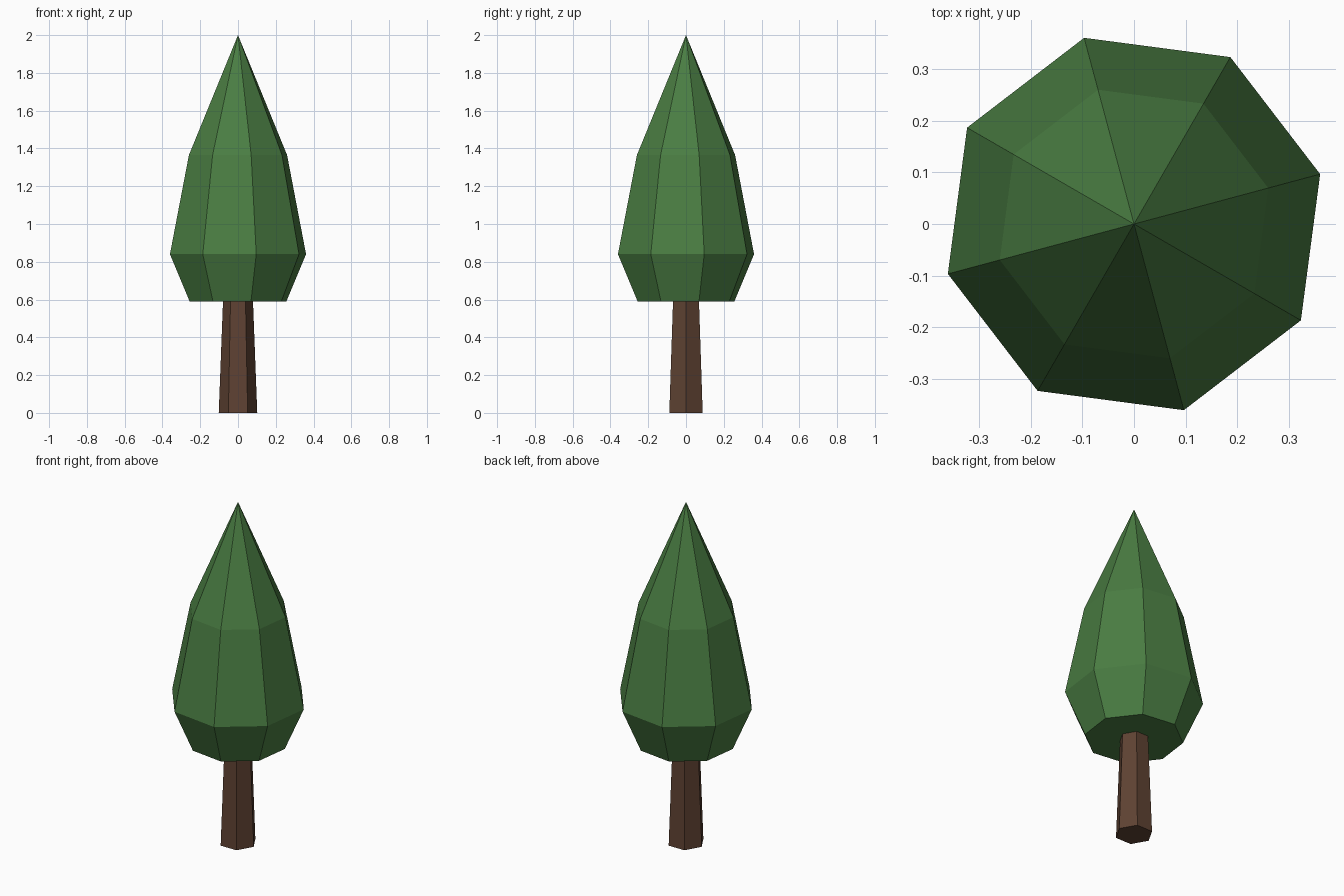
import bpy
import bmesh
from math import cos, sin, radians, tau

if "Cube" in bpy.data.objects:
    bpy.data.objects.remove(bpy.data.objects["Cube"])


def material(name, rgb):
    mat = bpy.data.materials.new(name)
    mat.diffuse_color = (*rgb, 1.0)
    mat.use_nodes = True
    mat.node_tree.nodes["Principled BSDF"].inputs["Base Color"].default_value = mat.diffuse_color
    return mat


def faceted_solid(name, profile, sides, start_angle, mat):
    """Stack of polygon rings from (radius, z) pairs; radius 0 makes a tip."""
    bm = bmesh.new()
    rings = []
    for radius, z in profile:
        if radius == 0:
            rings.append([bm.verts.new((0, 0, z))])
        else:
            angles = [start_angle + tau * i / sides for i in range(sides)]
            rings.append([bm.verts.new((radius * cos(a), radius * sin(a), z)) for a in angles])
    for low, high in zip(rings, rings[1:]):
        for i in range(sides):
            j = (i + 1) % sides
            if len(high) == 1:
                bm.faces.new((low[i], low[j], high[0]))
            else:
                bm.faces.new((low[i], low[j], high[j], high[i]))
    # Close the open ends
    bm.faces.new(rings[0][::-1])
    if len(rings[-1]) > 1:
        bm.faces.new(rings[-1])
    mesh = bpy.data.meshes.new(name)
    bm.to_mesh(mesh)
    bm.free()
    mesh.materials.append(mat)
    obj = bpy.data.objects.new(name, mesh)
    bpy.context.collection.objects.link(obj)
    return obj


bark = material("bark_brown", (0.112, 0.054, 0.032))
leaf = material("leaf_green", (0.068, 0.205, 0.055))

# Tapered six-sided trunk, its top just inside the crown
faceted_solid("trunk", [(0.102, 0.0), (0.079, 0.60)], 6, 0.0, bark)

# Eight-sided pointed crown, turned 15 degrees
faceted_solid("crown", [(0.265, 0.59), (0.373, 0.84), (0.269, 1.365), (0, 2.0)],
              8, radians(15), leaf)
